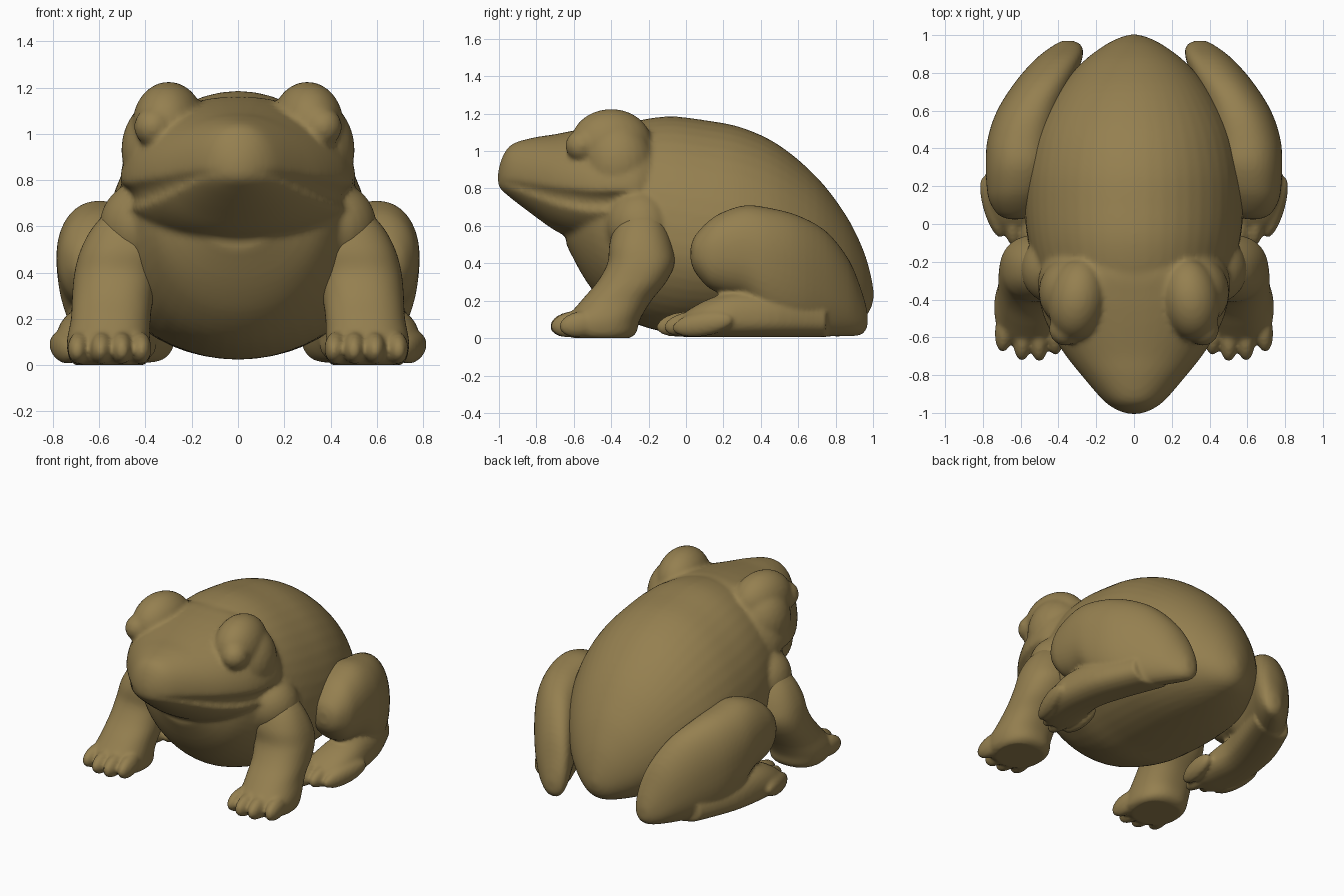
import bpy, bmesh, math
from mathutils import Vector, Matrix

skin = bpy.data.materials.new("olive_skin")
skin.diffuse_color = (0.30, 0.215, 0.08, 1)


def smooth_rows(rows, steps=4):
    """Catmull-Rom interpolation between cross-sections."""
    r = [Vector(a) for a in rows]
    r = [r[0]] + r + [r[-1]]
    out = []
    for i in range(1, len(r) - 2):
        a, b, c, d = r[i - 1:i + 3]
        for k in range(steps):
            t = k / steps
            out.append(0.5 * (2 * b + (c - a) * t + (2 * a - 5 * b + 4 * c - d) * t * t
                              + (3 * b - a - 3 * c + d) * t ** 3))
    return out + [r[-1]]


def loft(bm, rows, axis="Y", side=1, power=2.0, lip=False, n=48):
    """Rows: position, centre x, half width, low, middle, high."""
    rings = []
    for t, xc, hw, lo, mid, hi in smooth_rows(rows):
        ring = []
        for i in range(n):
            a = 2 * math.pi * i / n
            c, s = math.cos(a), math.sin(a)
            u = math.copysign(abs(c) ** (2 / power), c)
            v = math.copysign(abs(s) ** (2 / power), s)
            if lip and -0.3 < s < -0.1:          # groove under the upper lip
                u *= 0.92
            x = side * (xc + hw * u)
            h = mid + v * ((hi - mid) if s > 0 else (mid - lo))
            ring.append(bm.verts.new((x, t, h) if axis == "Y" else (x, h, t)))
        rings.append(ring)
    for p, q in zip(rings, rings[1:]):
        for i in range(n):
            j = (i + 1) % n
            bm.faces.new((p[i], p[j], q[j], q[i]))
    bm.faces.new(rings[0])
    bm.faces.new(rings[-1])


def ball(bm, centre, radii, side=1, turn=0, tilt=0):
    x, y, z = centre
    m = (Matrix.Translation((side * x, y, z)) @ Matrix.Rotation(side * turn, 4, "Z")
         @ Matrix.Rotation(tilt, 4, "X") @ Matrix.Diagonal((*radii, 1)))
    bmesh.ops.create_uvsphere(bm, u_segments=24, v_segments=16, radius=1, matrix=m)


def finish(bm, name, voxel=0.016, passes=4):
    """Fuse the shells into one soft skin."""
    bmesh.ops.recalc_face_normals(bm, faces=bm.faces)
    me = bpy.data.meshes.new(name)
    bm.to_mesh(me)
    bm.free()
    me.materials.append(skin)
    ob = bpy.data.objects.new(name, me)
    bpy.context.collection.objects.link(ob)
    bpy.ops.object.select_all(action="DESELECT")
    bpy.context.view_layer.objects.active = ob
    ob.select_set(True)
    rm = ob.modifiers.new("fuse", "REMESH")
    rm.mode = "VOXEL"
    rm.voxel_size = voxel
    rm.use_smooth_shade = True
    sm = ob.modifiers.new("soften", "SMOOTH")
    sm.factor = 0.5
    sm.iterations = passes
    return ob


# Body: torso, head, brows, eyes and shoulders
bm = bmesh.new()
loft(bm, [(-0.64, 0, .15, .50, .60, .72), (-0.55, 0, .34, .33, .66, .93),
          (-0.45, 0, .43, .20, .66, 1.07), (-0.30, 0, .50, .09, .60, 1.15),
          (-0.10, 0, .56, .03, .52, 1.185), (0.10, 0, .58, .025, .48, 1.165),
          (0.30, 0, .57, .025, .46, 1.125), (0.50, 0, .52, .03, .43, 1.03),
          (0.70, 0, .41, .045, .40, .86), (0.85, 0, .28, .07, .34, .665),
          (0.94, 0, .165, .10, .28, .49), (0.985, 0, .08, .15, .24, .35),
          (1.005, 0, .01, .22, .23, .24)])
loft(bm, [(-1.005, 0, .03, .82, .85, .89), (-0.985, 0, .09, .79, .85, .96),
          (-0.95, 0, .145, .76, .845, 1.02), (-0.90, 0, .195, .72, .84, 1.05),
          (-0.80, 0, .28, .645, .825, 1.075), (-0.70, 0, .36, .575, .81, 1.09),
          (-0.60, 0, .425, .53, .80, 1.11), (-0.50, 0, .475, .51, .79, 1.13),
          (-0.38, 0, .505, .52, .79, 1.15), (-0.25, 0, .50, .56, .79, 1.16),
          (-0.12, 0, .42, .65, .80, 1.12)], lip=True, power=2.1)
for s in (1, -1):
    ball(bm, (.30, -.40, 1.04), (.155, .22, .185), s, turn=.15)     # brow
    ball(bm, (.33, -.36, .93), (.175, .19, .22), s)                 # cheek
    ball(bm, (.365, -.555, 1.03), (.085, .09, .085), s)             # eye
    ball(bm, (.40, -.24, .60), (.20, .19, .20), s, tilt=.3)         # shoulder
finish(bm, "body")

for s, tag in ((1, "left"), (-1, "right")):
    # Front leg: column of horizontal sections, plus four toes
    bm = bmesh.new()
    loft(bm, [(.0, .555, .15, -.60, -.44, -.30), (.03, .555, .175, -.64, -.45, -.265),
              (.10, .56, .18, -.64, -.44, -.245), (.20, .55, .172, -.56, -.37, -.185),
              (.30, .54, .177, -.475, -.28, -.105), (.40, .522, .185, -.42, -.24, -.06),
              (.50, .485, .195, -.41, -.24, -.07), (.60, .44, .185, -.38, -.24, -.10),
              (.70, .39, .14, -.33, -.23, -.14)], "Z", s, power=2.3)
    for x, y, turn in ((.425, -.57, -.1), (.505, -.605, -.04),
                       (.59, -.60, .04), (.685, -.555, .1)):
        ball(bm, (x, y, .075), (.05, .125, .07), s, turn, tilt=.15)
    finish(bm, "front_leg_" + tag, 0.013, 3)

    # Hind leg: folded thigh, long foot and toes
    bm = bmesh.new()
    loft(bm, [(.025, .63, .03, .41, .45, .49), (.05, .62, .10, .35, .45, .55),
              (.12, .62, .145, .27, .45, .625), (.20, .61, .17, .235, .46, .675),
              (.32, .60, .185, .20, .46, .71), (.45, .59, .185, .08, .43, .695),
              (.60, .55, .175, .02, .38, .655), (.75, .475, .155, .01, .30, .57),
              (.87, .40, .125, .01, .20, .42), (.94, .355, .08, .02, .12, .25),
              (.97, .35, .03, .06, .10, .14)], side=s, power=2.2)
    loft(bm, [(-.05, .61, .09, .01, .05, .09), (.02, .62, .135, .005, .07, .155),
              (.15, .64, .145, .005, .09, .22), (.30, .64, .14, .005, .10, .25),
              (.50, .59, .15, .005, .10, .24), (.75, .49, .14, .005, .09, .2)],
         side=s, power=2.3)
    for x, y, turn, length in ((.75, .09, -.28, .17), (.645, .02, -.08, .14),
                               (.56, -.02, 0, .14), (.48, .04, .1, .14)):
        ball(bm, (x, y, .075), (.048, length, .065), s, turn, tilt=.15)
    finish(bm, "hind_leg_" + tag, 0.013, 3)
